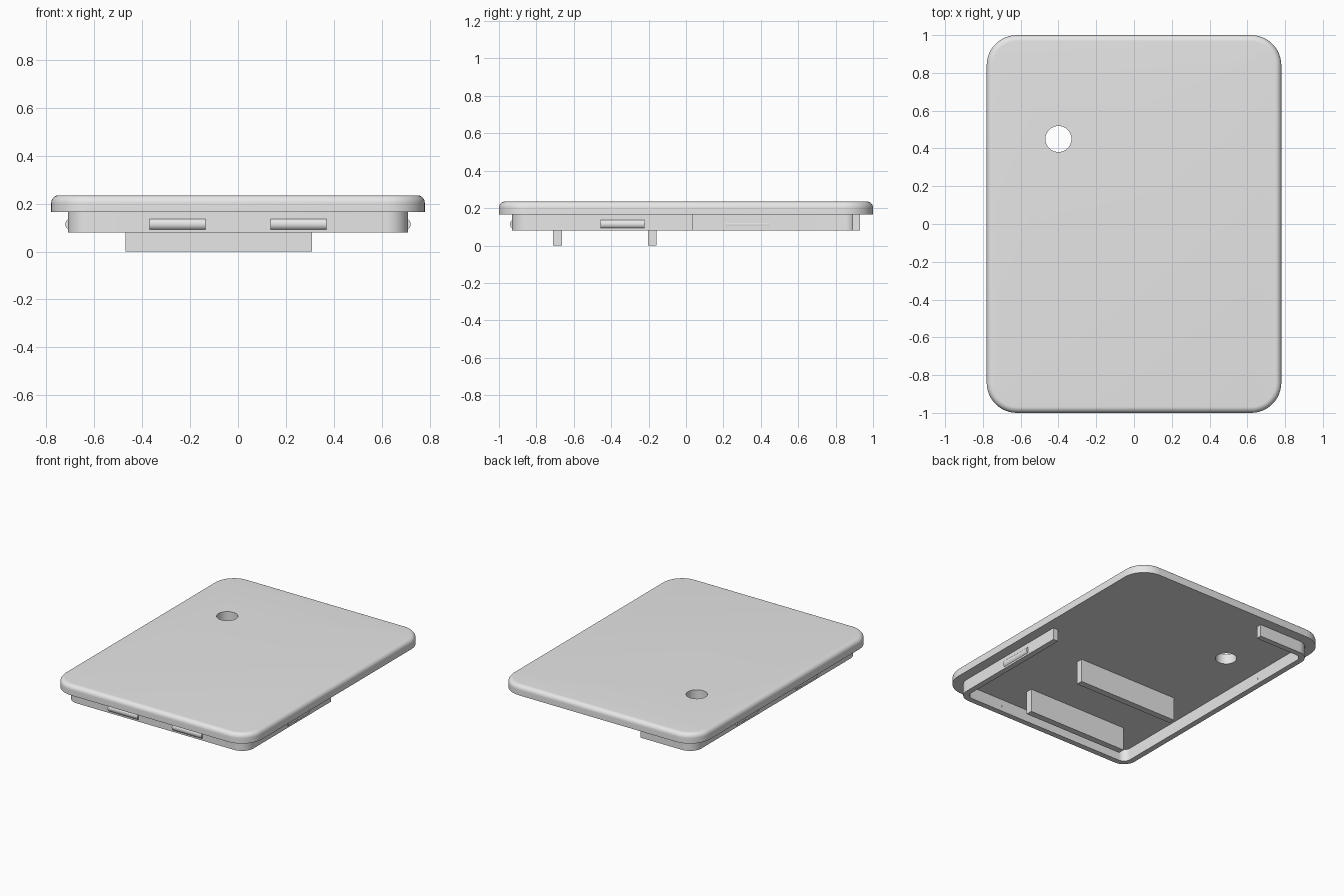
import bpy
import bmesh
from math import pi, sin, cos, radians
from mathutils import Matrix

cube = bpy.data.objects.get("Cube")
if cube:
    bpy.data.objects.remove(cube, do_unlink=True)

grey = bpy.data.materials.new("light grey plastic")
grey.use_nodes = True
grey.diffuse_color = (0.8, 0.8, 0.8, 1)
grey.node_tree.nodes["Principled BSDF"].inputs["Base Color"].default_value = (0.8, 0.8, 0.8, 1)


def make_object(name, bm):
    bmesh.ops.recalc_face_normals(bm, faces=bm.faces)
    mesh = bpy.data.meshes.new(name)
    bm.to_mesh(mesh)
    bm.free()
    obj = bpy.data.objects.new(name, mesh)
    bpy.context.collection.objects.link(obj)
    mesh.materials.append(grey)
    return obj


def rounded_slab(name, hx, hy, radius, z0, z1, fillet=0.0, steps=12):
    """Rounded rectangle extruded in z, with an optional fillet on the top rim."""
    layers = [(0, z0)]
    if fillet:
        for i in range(9):
            a = i / 8 * pi / 2
            layers.append((fillet * (1 - cos(a)), z1 - fillet * (1 - sin(a))))
    else:
        layers.append((0, z1))
    bm = bmesh.new()
    rings = []
    for inset, z in layers:
        ring = []
        for k, (sx, sy) in enumerate([(1, 1), (-1, 1), (-1, -1), (1, -1)]):
            for i in range(steps + 1):
                a = (k + i / steps) * pi / 2
                r = radius - inset
                ring.append(bm.verts.new((sx * (hx - radius) + r * cos(a),
                                          sy * (hy - radius) + r * sin(a), z)))
        rings.append(ring)
    n = len(rings[0])
    for low, high in zip(rings, rings[1:]):
        for i in range(n):
            j = (i + 1) % n
            bm.faces.new((low[i], low[j], high[j], high[i]))
    bm.faces.new(rings[0][::-1])
    bm.faces.new(rings[-1])
    return make_object(name, bm)


def box(name, x0, x1, y0, y1, z0, z1):
    bm = bmesh.new()
    bmesh.ops.create_cube(bm, size=1, matrix=Matrix.Translation(
        ((x0 + x1) / 2, (y0 + y1) / 2, (z0 + z1) / 2)) @ Matrix.Diagonal((x1 - x0, y1 - y0, z1 - z0, 1)))
    return make_object(name, bm)


def cylinder(name, centre, radius, length, axis="Z", segments=32):
    turn = {"X": Matrix.Rotation(pi / 2, 4, "Y"), "Y": Matrix.Rotation(pi / 2, 4, "X"),
            "Z": Matrix.Identity(4)}[axis]
    bm = bmesh.new()
    bmesh.ops.create_cone(bm, cap_ends=True, segments=segments, radius1=radius, radius2=radius,
                          depth=length, matrix=Matrix.Translation(centre) @ turn)
    return make_object(name, bm)


def activate(obj):
    bpy.ops.object.select_all(action="DESELECT")
    obj.select_set(True)
    bpy.context.view_layer.objects.active = obj


def cut(obj, cutter):
    activate(obj)
    mod = obj.modifiers.new("cut", "BOOLEAN")
    mod.operation = "DIFFERENCE"
    mod.solver = "EXACT"
    mod.object = cutter
    bpy.ops.object.modifier_apply(modifier=mod.name)
    bpy.data.objects.remove(cutter, do_unlink=True)


# Cover plate with a round through hole
plate = rounded_slab("cover_plate", 0.78, 1.0, 0.16, 0.165, 0.235, fillet=0.032)
cut(plate, cylinder("hole_cutter", (-0.4, 0.45, 0.2), 0.069, 0.4, segments=48))

# Lip wall under the plate, open at the back left corner
lip = rounded_slab("lip_wall", 0.71, 0.93, 0.09, 0.08, 0.166)
cut(lip, rounded_slab("inner_cutter", 0.67, 0.89, 0.05, 0.0, 0.3))
cut(lip, box("opening_cutter", -0.29, 1.2, 0.035, 1.2, 0.0, 0.3))

# Snap ridges set into the lip wall
parts = [plate, lip]
RIDGE_Z, RIDGE_R, RIDGE_LEN = 0.114, 0.026, 0.235
for side, x in (("left", 0.253), ("right", -0.253)):
    parts.append(cylinder("front_ridge_" + side, (x, -0.915, RIDGE_Z), RIDGE_R, RIDGE_LEN, "X"))
for name, x, y in (("left_ridge", 0.695, -0.34),
                   ("right_ridge_front", -0.695, -0.34),
                   ("right_ridge_back", -0.695, 0.33)):
    parts.append(cylinder(name, (x, y, RIDGE_Z), RIDGE_R, RIDGE_LEN, "Y"))

# Two support ribs hanging below the plate
for name, y in (("front_rib", -0.687), ("middle_rib", -0.181)):
    parts.append(box(name, -0.47, 0.31, y - 0.023, y + 0.023, 0.0, 0.166))

for part in parts:
    activate(part)
    bpy.ops.object.shade_smooth_by_angle(angle=radians(30))
